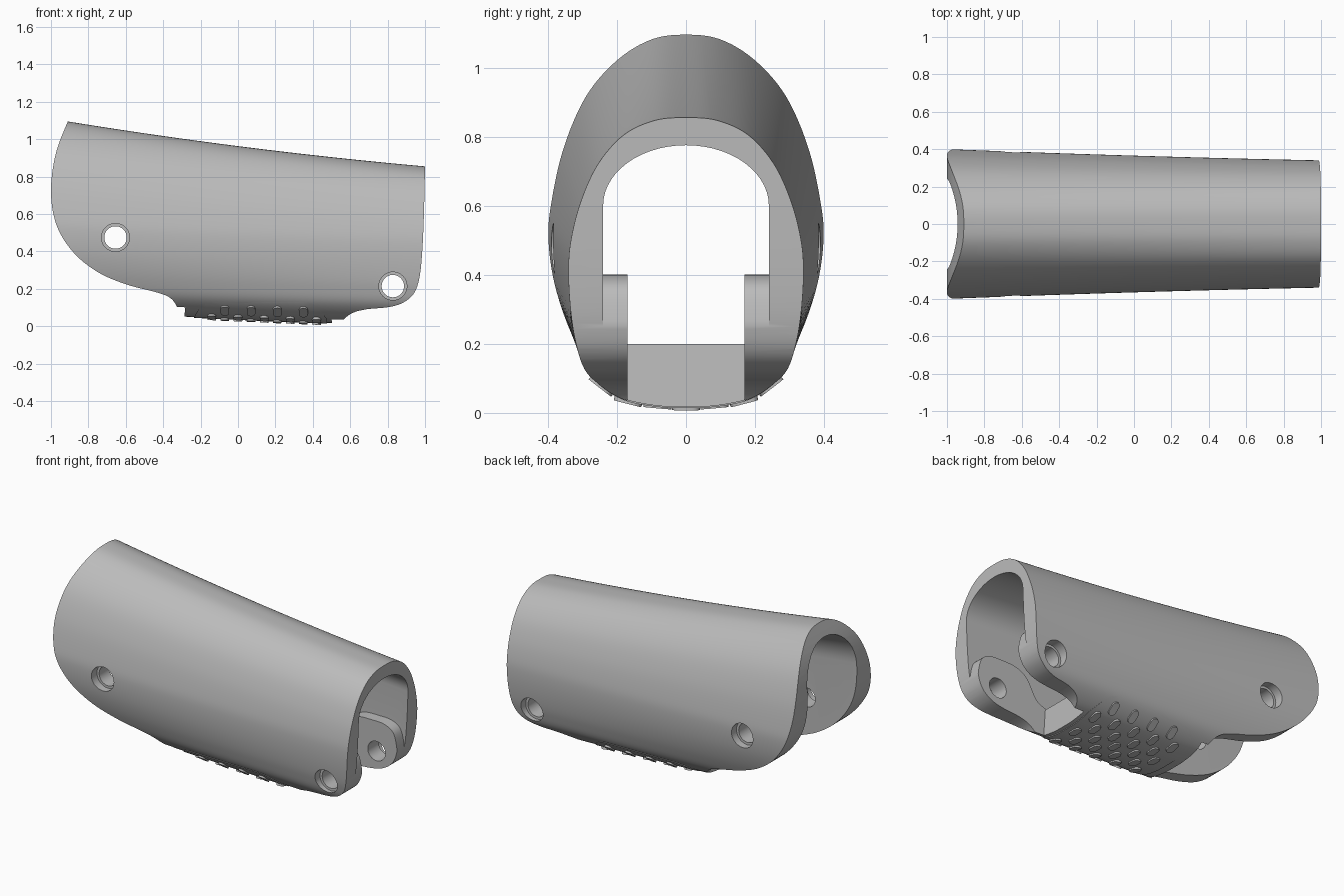
import bpy, bmesh
from math import sin, cos, pi, radians
from mathutils import Vector, Matrix

if "Cube" in bpy.data.objects:
    bpy.data.objects.remove(bpy.data.objects["Cube"])

grey = bpy.data.materials.new("matte grey")
grey.use_nodes = True
tone = (0.5, 0.5, 0.5, 1)
grey.diffuse_color = tone
grey.node_tree.nodes["Principled BSDF"].inputs["Base Color"].default_value = tone


def spline(pts, steps=6, closed=False):
    """Smooth curve through 2D points."""
    p = [Vector(q) for q in pts]
    n = len(p)
    out = []
    for i in range(n if closed else n - 1):
        b, c = p[i], p[(i + 1) % n]
        a = p[i - 1] if closed or i else b
        d = p[(i + 2) % n] if closed or i + 2 < n else c
        for k in range(steps):
            t = k / steps
            out.append(b + t / 2 * (c - a + t * (2 * a - 5 * b + 4 * c - d
                                                 + t * (3 * (b - c) + d - a))))
    return out if closed else out + [p[-1]]


def loft(name, rings):
    """Closed solid skinned over rings of equal length."""
    bm = bmesh.new()
    vs = [[bm.verts.new(co) for co in ring] for ring in rings]
    for r, s in zip(vs, vs[1:]):
        for i in range(len(r)):
            j = (i + 1) % len(r)
            bm.faces.new((r[i], r[j], s[j], s[i]))
    bm.faces.new(vs[0])
    bm.faces.new(vs[-1])
    bmesh.ops.recalc_face_normals(bm, faces=bm.faces)
    me = bpy.data.meshes.new(name)
    bm.to_mesh(me)
    bm.free()
    me.materials.append(grey)
    ob = bpy.data.objects.new(name, me)
    bpy.context.collection.objects.link(ob)
    return ob


def prism(name, pts, y0, y1):
    """Side outline extruded across the width."""
    return loft(name, [[(x, y, z) for x, z in pts] for y in (y0, y1)])


def boolean(ob, tool, op):
    mod = ob.modifiers.new(op, 'BOOLEAN')
    mod.operation, mod.object, mod.solver = op, tool, 'EXACT'
    bpy.context.view_layer.objects.active = ob
    bpy.ops.object.modifier_apply(modifier=mod.name)
    bpy.data.objects.remove(tool)


def circle(x, z, r, n=40):
    return [(x + r * cos(2 * pi * i / n), z + r * sin(2 * pi * i / n)) for i in range(n)]


# Half cross-sections at the wide and narrow ends
wide = [(0, 1.11), (.1, 1.095), (.2, 1.03), (.29, .92), (.355, .765), (.392, .6), (.4, .5),
        (.385, .38), (.345, .26), (.29, .17), (.2, .11), (.1, .093), (0, .09)]
narrow = [(0, .855), (.09, .847), (.18, .805), (.255, .72), (.305, .61), (.333, .5), (.34, .41),
          (.334, .3), (.318, .2), (.285, .11), (.2, .035), (.1, .006), (0, 0)]
stations = [-1.05 + 2.1 * i / 24 for i in range(25)]


def ease(x):
    s = (x + 1) / 2
    return s * (1.3 - .3 * s)


def outer_ring(x, grow):
    half = [Vector(a).lerp(Vector(b), ease(x)) for a, b in zip(wide, narrow)]
    loop = half + [Vector((-y, z)) for y, z in half[-2:0:-1]]
    return [(x, q.x * grow, .5 + (q.y - .5) * grow) for q in spline(loop, closed=True)]


def outer(name, grow=1):
    return loft(name, [outer_ring(x, grow) for x in stations])


# Outer sleeve trimmed to its side outline
sleeve = outer("sleeve")
rear = spline([(-.86, 1.2), (-.91, 1.095), (-.975, .92), (-1, .72), (-.97, .54), (-.88, .395),
               (-.75, .29), (-.6, .225), (-.43, .18), (-.36, .15), (-.325, .1), (-.31, .04)])
nose = spline([(.54, .01), (.6, .065), (.68, .09), (.8, .102), (.88, .125), (.94, .175),
               (.97, .26), (.985, .4), (.994, .6), (1, .86)])
trim = rear + [(-.31, -.1), (.54, -.1)] + nose + [(1, 1.2)]
boolean(sleeve, prism("trim", trim, -1, 1), 'INTERSECT')


# Arched channel, leaving the floor block and two bosses standing
def channel_ring(x):
    top = 1.025 + (.775 - 1.025) * ease(x)
    rise = .25 - .075 * ease(x)
    arch = [(x, .24 * cos(pi * i / 28), top - rise + rise * sin(pi * i / 28)) for i in range(29)]
    return arch + [(x, -.24, -.3), (x, .24, -.3)]


channel = loft("channel", [channel_ring(x) for x in stations])
floor = [(-.34, -.4), (-.27, .2), (.49, .2), (.53, -.4)]
boolean(channel, prism("floor", floor, -.5, .5), 'DIFFERENCE')
boss = spline([(.4, .19), (.54, .23), (.62, .35), (.7, .395), (.8, .4), (.88, .395),
               (.94, .36), (.965, .28), (.97, .2)]) + [(.97, -.4), (.4, -.4)]
for side in (-1, 1):
    boolean(channel, prism("boss", boss, side * .17, side * .5), 'DIFFERENCE')
boolean(sleeve, channel, 'DIFFERENCE')

# Cross holes with counterbores on both sides
for x, z, seat in ((-.655, .475, .335), (.828, .215, .275)):
    boolean(sleeve, prism("hole", circle(x, z, .06), -1, 1), 'DIFFERENCE')
    for side in (-1, 1):
        boolean(sleeve, prism("bore", circle(x, z, .075), side * seat, side), 'DIFFERENCE')

# Grip plate wrapped under the belly
grip = outer("grip_plate", 1.009)
patch = [(-.24, -.2), (-.235, .05), (-.21, .09), (-.175, .12), (-.13, .13), (.36, .13),
         (.4, .12), (.44, .085), (.475, .04), (.48, -.2)]
boolean(grip, prism("patch", patch, -1, 1), 'INTERSECT')

# Raised pill studs in staggered rows
stadium = [(.023 * cos(a), .023 * sin(a) + (.018 if i < 9 else -.018))
           for i, a in [(i, pi * (i if i < 9 else i - 1) / 8) for i in range(18)]]
bpy.context.view_layer.update()
studs = []
for row in range(-3, 4):
    a = radians(row * 14)
    aim = Vector((0, -sin(a), cos(a)))
    odd = row % 2
    for k in range(4 if odd else 5):
        centre = Vector((-.14 + .07 * odd + .14 * k, 0, .35))
        hit, spot, normal, _ = grip.ray_cast(centre - aim, aim)
        if not hit:
            continue
        along = (Vector((1, 0, 0)) - normal * normal.x).normalized()
        across = along.cross(normal)
        stud = prism("grip_studs", stadium, -.006, .008)
        turn = Matrix((along, normal, across)).transposed().to_4x4()
        stud.data.transform(Matrix.Translation(spot) @ turn)
        studs.append(stud)
bpy.ops.object.select_all(action='DESELECT')
for stud in studs:
    stud.select_set(True)
bpy.context.view_layer.objects.active = studs[0]
bpy.ops.object.join()

# Smooth curved faces, crisp edges
for ob in (sleeve, grip, studs[0]):
    ob.select_set(True)
bpy.context.view_layer.objects.active = sleeve
bpy.ops.object.shade_smooth_by_angle(angle=radians(30))
